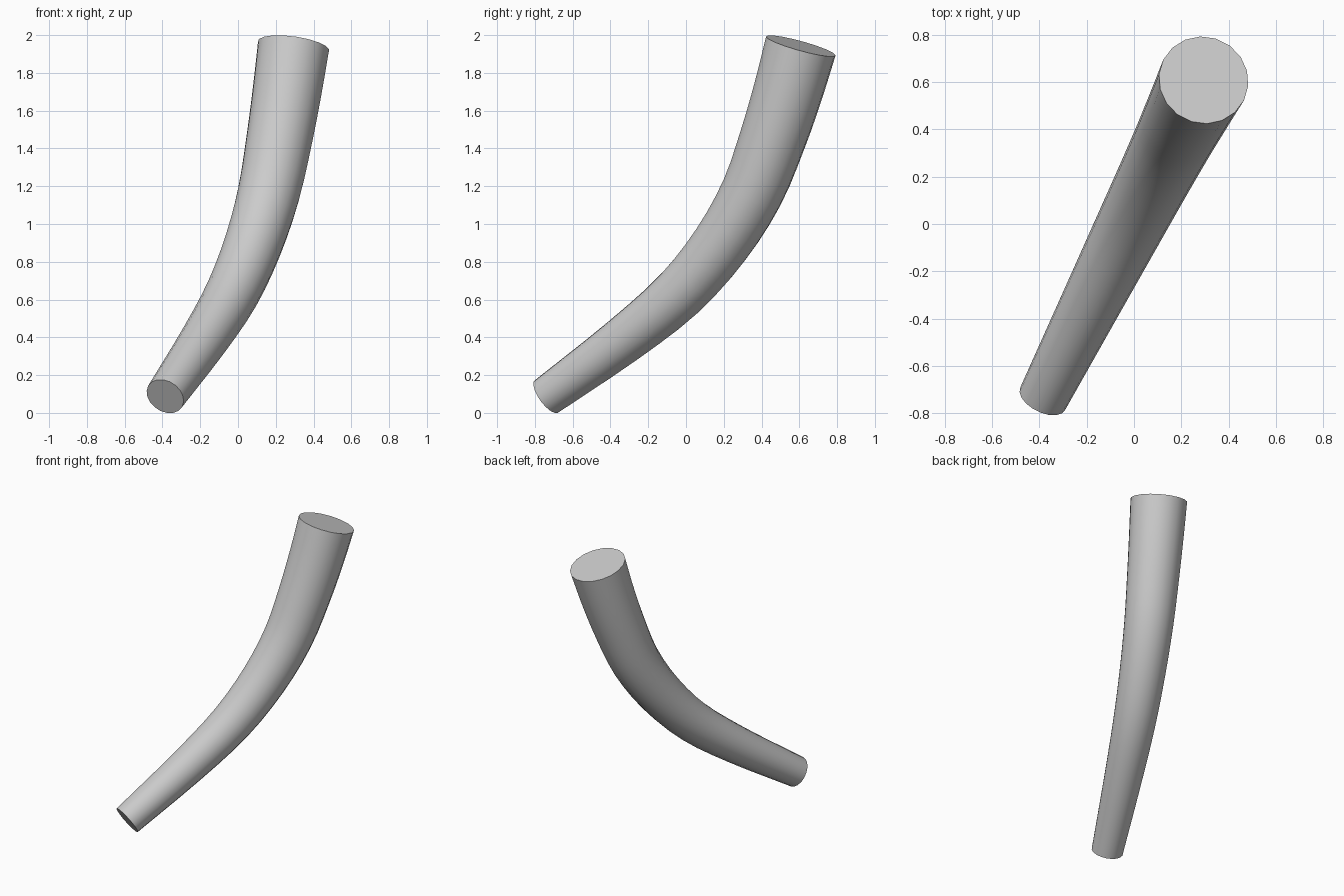
import bpy, bmesh, math
from mathutils import Vector

if "Cube" in bpy.data.objects:
    bpy.data.objects.remove(bpy.data.objects["Cube"])

SIDES, SUB = 18, 3

# Centre line in the bend plane: (y, z, radius); x follows y because the bend is planar
path = [(-0.738, 0.095, 0.106), (-0.335, 0.390, 0.127), (-0.035, 0.640, 0.143),
        (0.185, 0.900, 0.155), (0.350, 1.175, 0.166), (0.460, 1.460, 0.176),
        (0.542, 1.715, 0.184), (0.608, 1.950, 0.191)]
pts = [Vector((0.505 * y - 0.013, y, z, r)) for y, z, r in path]


def catmull(i, t):
    p1, p2 = pts[i], pts[i + 1]
    p0 = pts[i - 1] if i > 0 else p1 * 2 - p2
    p3 = pts[i + 2] if i + 2 < len(pts) else p2 * 2 - p1
    return 0.5 * (p1 * 2 + (p2 - p0) * t + (p0 * 2 - p1 * 5 + p2 * 4 - p3) * t * t
                  + (p1 * 3 - p0 - p2 * 3 + p3) * t ** 3)


line = [catmull(i, k / SUB) for i in range(len(pts) - 1) for k in range(SUB)] + [pts[-1]]

# Tapered tube swept along the bend
bm = bmesh.new()
side = Vector((1, -0.505, 0)).normalized()   # normal of the bend plane
rings = []
for i, p in enumerate(line):
    a, b = line[max(i - 1, 0)], line[min(i + 1, len(line) - 1)]
    tangent = (b - a).to_3d().normalized()
    up = side.cross(tangent)
    ring = []
    for k in range(SIDES):
        ang = 2 * math.pi * k / SIDES
        ring.append(bm.verts.new(p.to_3d() + p.w * (side * math.cos(ang) + up * math.sin(ang))))
    rings.append(ring)
for r0, r1 in zip(rings, rings[1:]):
    for k in range(SIDES):
        n = (k + 1) % SIDES
        bm.faces.new((r0[k], r0[n], r1[n], r1[k]))

# Flat end caps
bm.faces.new(rings[0])
bm.faces.new(rings[-1])
bmesh.ops.recalc_face_normals(bm, faces=bm.faces)

# Stand on the ground
low = min(v.co.z for v in bm.verts)
bmesh.ops.translate(bm, verts=bm.verts, vec=(0, 0, -low))

mesh = bpy.data.meshes.new("curved_tapered_rod")
bm.to_mesh(mesh)
bm.free()
obj = bpy.data.objects.new("curved_tapered_rod", mesh)
bpy.context.collection.objects.link(obj)
bpy.context.view_layer.objects.active = obj
obj.select_set(True)
bpy.ops.object.shade_smooth_by_angle(angle=math.radians(40))
